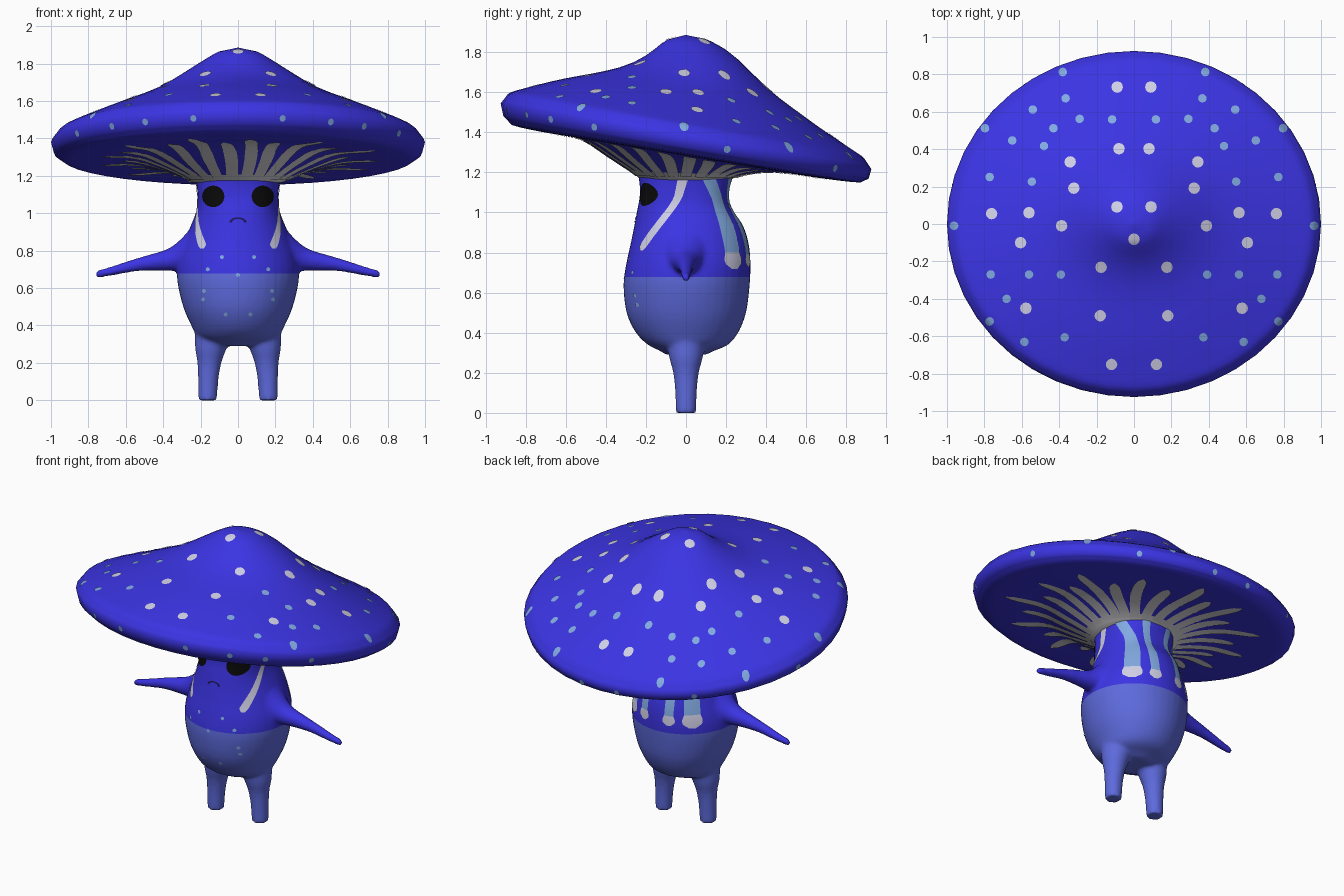
import bpy, bmesh, math, random
from math import sin, cos, pi, radians
from mathutils import Vector
from mathutils.bvhtree import BVHTree

random.seed(4)
if "Cube" in bpy.data.objects:
    bpy.data.objects.remove(bpy.data.objects["Cube"])


def material(name, r, g, b):
    m = bpy.data.materials.new(name)
    m.use_nodes = True
    m.diffuse_color = (r, g, b, 1)
    m.node_tree.nodes["Principled BSDF"].inputs["Base Color"].default_value = (r, g, b, 1)
    return m


BLUE = material("deep blue", .044, .034, .77)
BELLY = material("belly blue", .11, .145, .72)
PALE = material("pale lavender", .63, .63, .8)
SKY = material("sky blue", .22, .4, .75)
BLACK = material("eye black", .003, .003, .003)
NAVY = material("mouth navy", .01, .008, .1)
GILL = material("gill grey", .74, .72, .76)


def fine(rows, n):
    """Smooth interpolation through rows of numbers."""
    out = []
    for i in range(len(rows) - 1):
        a, b, c, d = (rows[min(max(j, 0), len(rows) - 1)] for j in range(i - 1, i + 3))
        for k in range(n):
            t = k / n
            out.append([q + t * (r - p + t * (2 * p - 5 * q + 4 * r - s + t * (3 * q - p - 3 * r + s))) / 2
                        if k and i and i < len(rows) - 2 else q + t * (r - q)
                        for p, q, r, s in zip(a, b, c, d)])
    return out + [list(rows[-1])]


def loft(bm, rings):
    """Skin closed rings and cap both ends."""
    vs = [[bm.verts.new(p) for p in ring] for ring in rings]
    n = len(vs[0])
    for a, b in zip(vs, vs[1:]):
        for i in range(n):
            bm.faces.new((a[i], a[(i + 1) % n], b[(i + 1) % n], b[i]))
    bm.faces.new(vs[0])
    bm.faces.new(vs[-1])


def smooth(obj, angle):
    bpy.ops.object.select_all(action="DESELECT")
    obj.select_set(True)
    bpy.context.view_layer.objects.active = obj
    bpy.ops.object.shade_smooth_by_angle(angle=radians(angle))


def finish(bm, name, mats, angle=60):
    bmesh.ops.remove_doubles(bm, verts=bm.verts, dist=1e-5)
    mesh = bpy.data.meshes.new(name)
    for m in mats:
        mesh.materials.append(m)
    bm.to_mesh(mesh)
    bm.free()
    obj = bpy.data.objects.new(name, mesh)
    bpy.context.collection.objects.link(obj)
    smooth(obj, angle)
    return obj


def circle(n):
    return [2 * pi * i / n for i in range(n)]


# Cap: rings of radius, height and backward tilt, top to underside
DEPTH = .925
cap_rows = fine([(.004, 1.885, 0), (.1, 1.865, -.03), (.217, 1.797, -.07), (.43, 1.668, .1),
                 (.65, 1.57, .165), (.87, 1.475, .18), (.96, 1.432, .18), (1, 1.38, .177)], 3)
cap_rows += fine([(.985, 1.325, .172), (.94, 1.293, .165), (.76, 1.283, .165), (.57, 1.28, .165),
                  (.42, 1.24, .1), (.3, 1.195, .04), (.24, 1.165, 0), (.18, 1.15, 0)], 3)
bm = bmesh.new()
loft(bm, [[(r * cos(a), DEPTH * r * sin(a), z - k * DEPTH * r * sin(a)) for a in circle(44)]
          for r, z, k in cap_rows])
bmesh.ops.recalc_face_normals(bm, faces=bm.faces)
for f in bm.faces:
    c = f.calc_center_median()
    f.material_index = int(f.normal.z < 0 and math.hypot(c.x, c.y / DEPTH) < .31)
cap = finish(bm, "cap", [BLUE, GILL], 100)


# Body: torso, legs and arms fused into one skin
def squarish(t, e):
    return math.copysign(abs(t) ** e, t)


bm = bmesh.new()
torso = fine([(.29, .1, .1, .1, 1), (.31, .16, .13, .14, 1), (.34, .215, .19, .21, 1),
              (.4, .25, .25, .26, 1), (.5, .293, .297, .3, 1), (.64, .325, .312, .318, 1),
              (.75, .32, .297, .322, 1), (.85, .287, .275, .312, 1), (.94, .25, .257, .282, .95),
              (1.02, .22, .242, .228, .85), (1.09, .215, .23, .212, .8), (1.17, .225, .235, .232, .9),
              (1.22, .24, .25, .25, 1)], 3)
loft(bm, [[(w * squarish(cos(a), e), (back if sin(a) > 0 else front) * squarish(sin(a), e), z)
           for a in circle(40)] for z, w, front, back, e in torso])
leg = fine([(0, .163, .05), (.1, .16, .054), (.2, .153, .064), (.28, .145, .085), (.38, .13, .1)], 3)
arm = fine([(.15, .8, .15), (.25, .79, .125), (.31, .773, .085), (.38, .75, .058), (.53, .727, .036),
            (.68, .69, .025), (.745, .676, .02), (.76, .672, .014)], 3)
for s in (-1, 1):
    loft(bm, [[(s * x + r * cos(a), r * sin(a), z) for a in circle(20)] for z, x, r in leg])
    loft(bm, [[(s * x, r * cos(a), z + r * sin(a)) for a in circle(20)] for x, z, r in arm])
bmesh.ops.recalc_face_normals(bm, faces=bm.faces)
body = finish(bm, "body", [BLUE, BELLY])
remesh = body.modifiers.new("fuse", "REMESH")
remesh.mode = "VOXEL"
remesh.voxel_size = .012
relax = body.modifiers.new("relax", "SMOOTH")
relax.iterations = 5
fused = bpy.data.meshes.new_from_object(body.evaluated_get(bpy.context.evaluated_depsgraph_get()))
body.modifiers.clear()
body.data = fused
fused.materials.clear()
for m in (BLUE, BELLY):
    fused.materials.append(m)

# Lighter colour below the waist line
WAIST = .678
bm = bmesh.new()
bm.from_mesh(fused)
bmesh.ops.bisect_plane(bm, geom=bm.verts[:] + bm.edges[:] + bm.faces[:],
                       plane_co=(0, 0, WAIST), plane_no=(0, 0, 1))
for f in bm.faces:
    c = f.calc_center_median()
    f.material_index = int(c.z < WAIST and abs(c.x) < .36)
bm.to_mesh(fused)
bm.free()
smooth(body, 60)


# Painted details: thin plates draped onto a surface along rays
def above(u, v):
    return Vector((u, v, 3)), Vector((0, 0, -1))


def below(u, v):
    return Vector((u, v, 0)), Vector((0, 0, 1))


def ahead(u, v):
    return Vector((u, -3, v)), Vector((0, 1, 0))


def around(u, v):
    d = Vector((sin(u), cos(u), 0))
    return d * 3 + Vector((0, 0, v)), -d


def tree_of(obj):
    return BVHTree.FromPolygons([v.co for v in obj.data.vertices], [p.vertices for p in obj.data.polygons])


def drape(name, mat, tree, ray, grids):
    bm = bmesh.new()
    for grid in grids:
        hits = [[tree.ray_cast(*ray(u, v)) for u, v in row] for row in grid]
        if any(h[0] is None for row in hits for h in row):
            continue
        vs = [[bm.verts.new(h[0] + h[1] * .004) for h in row] for row in hits]
        for a, b in zip(vs, vs[1:]):
            for i in range(len(a) - 1):
                bm.faces.new((a[i], a[i + 1], b[i + 1], b[i]))
    bmesh.ops.remove_doubles(bm, verts=bm.verts, dist=1e-5)
    bmesh.ops.dissolve_degenerate(bm, edges=bm.edges, dist=1e-5)
    for f in bm.faces:
        f.normal_update()
        if f.normal.dot(tree.find_nearest(f.calc_center_median())[1]) < 0:
            f.normal_flip()
    return finish(bm, name, [mat])


def disc(u, v, r, n=12, steps=2):
    return [[(u + r * k / steps * cos(a), v + r * k / steps * sin(a)) for a in circle(n) + [0]]
            for k in range(steps + 1)]


def mirrored(points):
    return sorted({(s * x, y) for x, y in points for s in (-1, 1)})


cap_tree, body_tree = tree_of(cap), tree_of(body)

# Cap spots
pale_spots = [(.09, .73), (.08, .4), (.34, .33), (.32, .19), (.09, .09), (.385, -.01), (0, -.08),
              (.605, -.1), (.175, -.23), (.18, -.49), (.577, -.45), (.12, -.75), (.56, .06), (.76, .055)]
sky_spots = [(.38, .81), (.365, .67), (.29, .56), (.117, .557), (.54, .61), (.43, .51), (.48, .415),
             (.65, .445), (.795, .51), (.77, .25), (.545, .225), (.765, -.27), (.56, -.27), (.39, -.27),
             (.68, -.4), (.77, -.52), (.585, -.63), (.37, -.605), (.96, -.01)]
drape("pale_cap_spots", PALE, cap_tree, above, [disc(x, y, .031) for x, y in mirrored(pale_spots)])
drape("sky_cap_spots", SKY, cap_tree, above, [disc(x, y, .023) for x, y in mirrored(sky_spots)])

# Rim spots at angles from the back
rim_spots = [(radians(a), 1.35 - .177 * DEPTH * cos(radians(a))) for a in (8, 38, 78, 118, 135, 148, 165)]
drape("rim_spots", SKY, cap_tree, around, [disc(u, v, .018) for u, v in mirrored(rim_spots)])

# Gill streaks fanning out under the cap
streaks = []
for i, a in enumerate(circle(26)):
    end = (.78, .66)[i % 2] + random.uniform(-.05, .05)
    rows = []
    for k in range(13):
        t = k / 12
        r = .27 + (end - .27) * t
        w = (.03 + .01 * t) * math.sqrt(max(1 - t ** 8, .02)) / r
        bend = a + .04 * sin(3 * t + i)
        rows.append([(r * cos(bend + j * w), DEPTH * r * sin(bend + j * w)) for j in (-1, 0, 1)])
    streaks.append(rows)
drape("gill_streaks", GILL, cap_tree, below, streaks)


# Body stripes: angle from the back, height, half width
def stripe(path):
    return [[[(s * radians(a) + j * w / .27, z) for j in (-1, -.5, 0, .5, 1)]
             for a, z, w in fine(path, 5)] for s in (-1, 1)]


side = [(93, 1.18, .032), (100, 1.08, .026), (117, .97, .025), (131, .88, .027), (138, .83, .026), (139, .81, .012)]
wide = [(62, 1.18, .042), (47, 1.07, .043), (42, .95, .046), (42, .8, .044)]
thin = [(22, 1.18, .03), (19, 1.05, .027), (17, .92, .026), (16, .79, .024)]
wide_end = [(42, .8, .044), (42, .77, .053), (42, .74, .046), (42, .718, .016)]
thin_end = [(16, .79, .026), (16, .765, .033), (16, .745, .029), (16, .728, .01)]
drape("side_stripes", PALE, body_tree, around, stripe(side))
drape("back_stripes", SKY, body_tree, around, stripe(wide) + stripe(thin))
drape("back_stripe_ends", PALE, body_tree, around, stripe(wide_end) + stripe(thin_end))

# Face and belly freckles
drape("eyes", BLACK, body_tree, ahead, [disc(s * .13, 1.09, .058, 24, 4) for s in (-1, 1)])
drape("mouth", NAVY, body_tree, ahead,
      [[[(r * cos(pi * k / 12), .95 + .6 * r * sin(pi * k / 12)) for r in (.032, .046)] for k in range(13)]])
freckles = [(.085, .765), (.16, .7), (0, .67), (.18, .585), (.185, .54), (.065, .46)]
drape("belly_freckles", SKY, body_tree, ahead, [disc(x, z, .011, 8, 1) for x, z in mirrored(freckles)])
